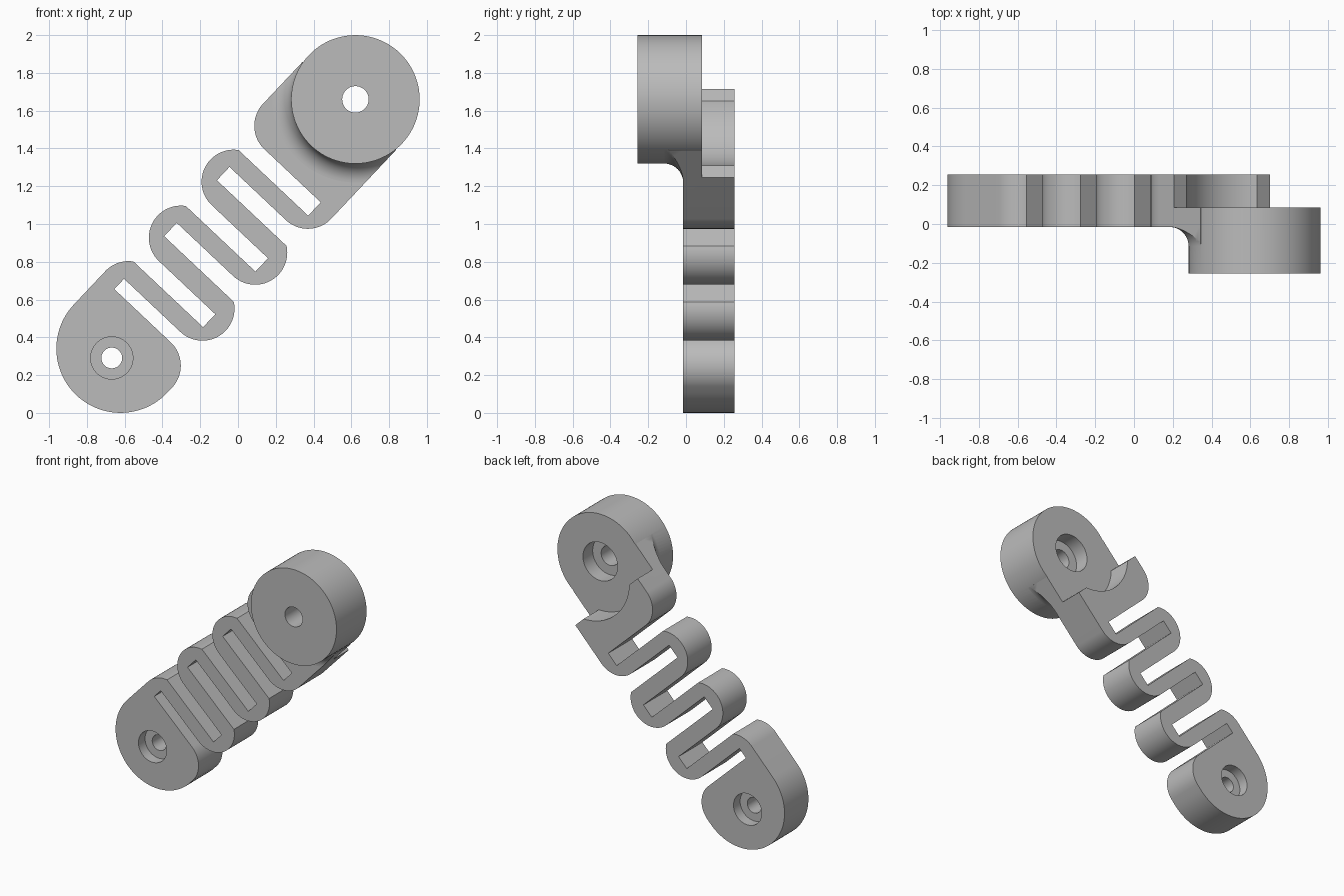
import bpy, bmesh
from math import sin, cos, radians, pi
from mathutils import Matrix

if "Cube" in bpy.data.objects:
    bpy.data.objects.remove(bpy.data.objects["Cube"])

R = 0.34            # end radius and half width of the link
LOBE = 0.17         # bend radius
END = 0.9065        # distance of both ends from the middle
PITCH = 0.407       # spacing of the bends
SLOT = 0.24         # reach of each slot across the link
BACK, FRONT, SEAT = -0.256, 0.015, -0.085
TILT = radians(46.7)

# Local frame: u along the link, v across it, w towards the front
FRAME = Matrix(((cos(TILT), -sin(TILT), 0, 0),
                (0, 0, -1, 0),
                (sin(TILT), cos(TILT), 0, 1),
                (0, 0, 0, 1)))

grey = bpy.data.materials.new("plain grey")
grey.use_nodes = True
GREY = (0.5, 0.5, 0.5, 1)
grey.diffuse_color = GREY
grey.node_tree.nodes["Principled BSDF"].inputs["Base Color"].default_value = GREY


def arc(u, v, r, start, end, steps=24):
    angles = [radians(start + (end - start) * i / steps) for i in range(steps + 1)]
    return [(u + r * cos(a), v + r * sin(a)) for a in angles]


def finish(name, bm):
    bmesh.ops.recalc_face_normals(bm, faces=bm.faces)
    mesh = bpy.data.meshes.new(name)
    bm.to_mesh(mesh)
    bm.free()
    mesh.materials.append(grey)
    obj = bpy.data.objects.new(name, mesh)
    bpy.context.collection.objects.link(obj)
    return obj


def prism(name, points, low, high):
    bm = bmesh.new()
    face = bm.faces.new([bm.verts.new((u, v, low)) for u, v in points])
    top = bmesh.ops.extrude_face_region(bm, geom=[face])["geom"]
    bmesh.ops.translate(bm, vec=(0, 0, high - low),
                        verts=[g for g in top if isinstance(g, bmesh.types.BMVert)])
    return finish(name, bm)


def cylinder(name, u, r, low, high, steps=96):
    return prism(name, arc(u, 0, r, 0, 360, steps)[:-1], low, high)


def box(name, u0, u1, half, low, high):
    return prism(name, [(u0, -half), (u1, -half), (u1, half), (u0, half)], low, high)


def lathe(name, u, profile):
    bm = bmesh.new()
    verts = [bm.verts.new((u + r, 0, w)) for r, w in profile]
    edges = [bm.edges.new(pair) for pair in zip(verts, verts[1:])]
    bmesh.ops.spin(bm, geom=verts + edges, cent=(u, 0, 0), axis=(0, 0, 1),
                   angle=2 * pi, steps=96)
    bmesh.ops.remove_doubles(bm, verts=bm.verts, dist=0.0001)
    return finish(name, bm)


def combine(obj, other, operation):
    mod = obj.modifiers.new("combine", "BOOLEAN")
    mod.operation, mod.object, mod.solver = operation, other, "EXACT"
    bpy.context.view_layer.objects.active = obj
    bpy.ops.object.modifier_apply(modifier=mod.name)
    bpy.data.objects.remove(other)


# Link outline: round end, three slots along the upper side, three along the lower
CUT = 34.6
outline = arc(-END, 0, R, 270, 90, 48)
outline += arc(-0.664, LOBE, LOBE, 90, CUT)
for i in range(3):
    start = -0.43 + i * PITCH
    outline += [(outline[-1][0], -SLOT), (start, -SLOT)]
    outline += arc(start + LOBE, LOBE, LOBE, 180, 90 if i == 2 else CUT)
outline += [(0.86, R), (0.86, -R)]
for i in (2, 1, 0):
    start = -0.625 + i * PITCH
    outline += arc(start + LOBE, -LOBE, LOBE, -90 if i == 2 else -CUT, -180)
    outline += [(start, SLOT), (start - (0.097 if i else 0.075), SLOT)]
outline += arc(-0.87, -LOBE, LOBE, 0, -90)[:-1]
link = prism("flexible_link", outline, BACK, FRONT)

# Fillet flowing from the link into the boss, kept within the link's width
FILLET = 0.1
curve = [(R + FILLET - FILLET * sin(a), FRONT + FILLET - FILLET * cos(a))
         for a in [i * pi / 24 for i in range(13)]]
fillet = lathe("fillet", END, [(0, -0.05), (R + FILLET, -0.05)] + curve
               + [(0, FRONT + FILLET)])
combine(fillet, box("fillet_limit", 0.4, 0.86, R, -0.2, 0.2), "INTERSECT")
combine(link, fillet, "UNION")

# Thick round boss, then the recessed seat behind it
combine(link, cylinder("boss", END, R, BACK, 0.256), "UNION")
combine(link, cylinder("seat_curve", END, 0.35, -0.4, SEAT), "DIFFERENCE")
combine(link, box("seat_end", 0.66, 1.4, 0.5, -0.4, SEAT), "DIFFERENCE")

# Stepped screw holes: (u, radius, low, high)
HOLE = -END - 0.068
for u, r, low, high in [(END, 0.07, -0.5, 0.5), (END, 0.137, -0.3, SEAT + 0.11),
                        (HOLE, 0.055, -0.5, 0.5), (HOLE, 0.112, FRONT - 0.075, 0.1),
                        (HOLE, 0.112, -0.4, BACK + 0.075)]:
    combine(link, cylinder("hole", u, r, low, high, 64), "DIFFERENCE")

# Smooth walls, flat front and back faces
bpy.ops.object.select_all(action="DESELECT")
link.select_set(True)
bpy.context.view_layer.objects.active = link
bpy.ops.object.shade_smooth_by_angle(angle=radians(30))
for face in link.data.polygons:
    if abs(face.normal.z) > 0.999:
        face.use_smooth = False
link.data.transform(FRAME)
